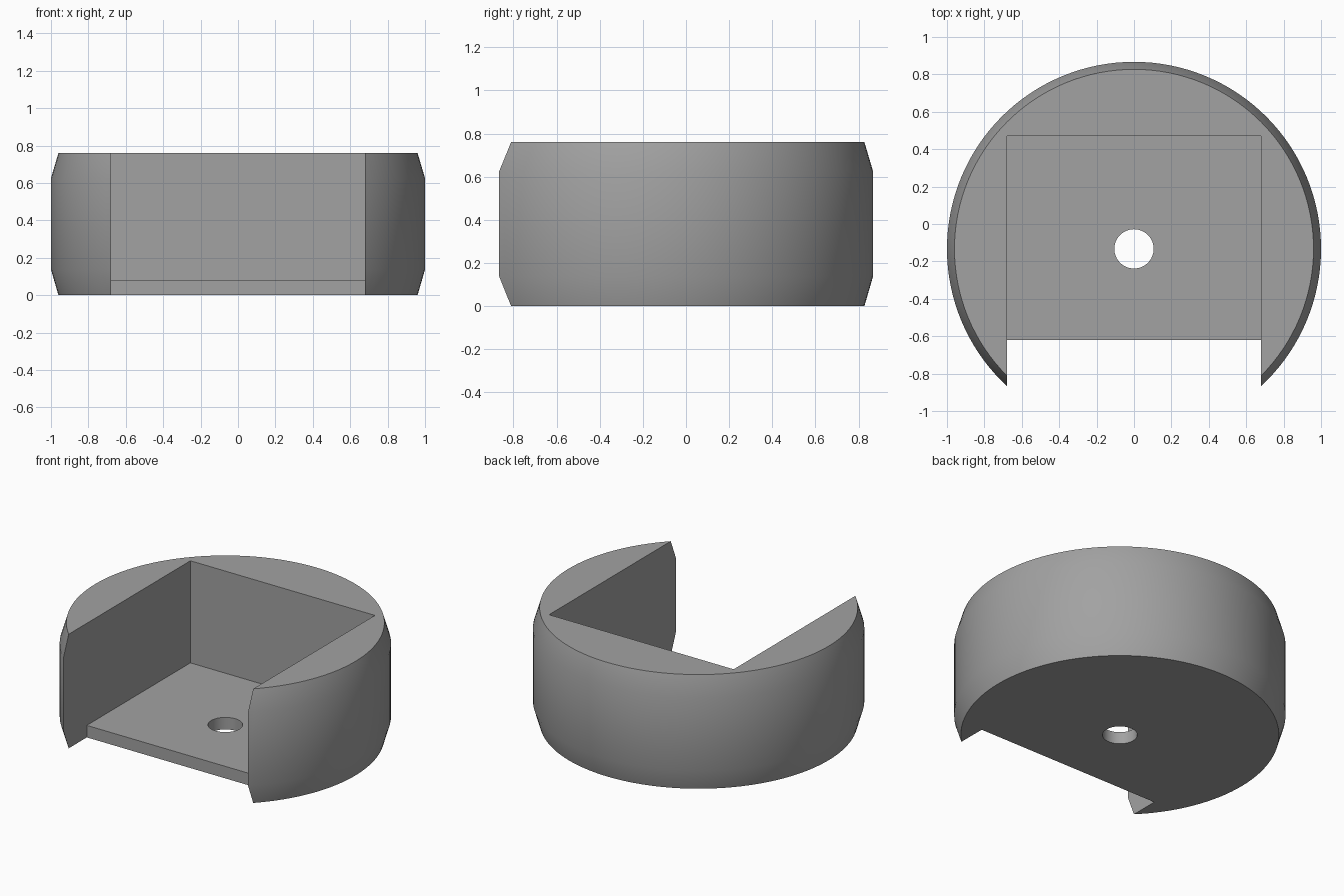
import bpy, bmesh, math
from mathutils import Vector

if "Cube" in bpy.data.objects:
    bpy.data.objects.remove(bpy.data.objects["Cube"])

CY = -0.133          # centre of the round body along y
SEG = 128

grey = bpy.data.materials.new("mid grey")
grey.diffuse_color = (0.36, 0.36, 0.36, 1)
grey.use_nodes = True
grey.node_tree.nodes["Principled BSDF"].inputs["Base Color"].default_value = grey.diffuse_color


def make_object(name, bm):
    bmesh.ops.recalc_face_normals(bm, faces=bm.faces)
    mesh = bpy.data.meshes.new(name)
    bm.to_mesh(mesh)
    bm.free()
    mesh.materials.append(grey)
    obj = bpy.data.objects.new(name, mesh)
    bpy.context.collection.objects.link(obj)
    return obj


def lathe(name, profile, seg):
    """Closed round solid from (radius, height) rings."""
    bm = bmesh.new()
    rings = [[bm.verts.new((r * math.cos(2 * math.pi * i / seg),
                            CY + r * math.sin(2 * math.pi * i / seg), z))
              for i in range(seg)] for r, z in profile]
    for a, b in zip(rings, rings[1:]):
        for i in range(seg):
            j = (i + 1) % seg
            bm.faces.new((a[i], a[j], b[j], b[i]))
    bm.faces.new(rings[0])
    bm.faces.new(rings[-1])
    return make_object(name, bm)


def extrude_x(name, outline, half):
    """Solid from a (y, z) outline, spanning -half to half in x."""
    bm = bmesh.new()
    face = bm.faces.new([bm.verts.new((-half, y, z)) for y, z in outline])
    new = bmesh.ops.extrude_face_region(bm, geom=[face])["geom"]
    bmesh.ops.translate(bm, vec=Vector((2 * half, 0, 0)),
                        verts=[v for v in new if isinstance(v, bmesh.types.BMVert)])
    return make_object(name, bm)


# Round body with tapered top and bottom rims
body = lathe("round_holder", [(0.96, 0), (1, 0.137), (1, 0.625), (0.96, 0.76)], SEG)

# Square pocket open to the front, with the floor lip set back
pocket = extrude_x("pocket_cutter",
                   [(0.47, 0.08), (0.47, 1), (-2, 1), (-2, -0.5),
                    (-0.62, -0.5), (-0.62, 0.08)], 0.68)

# Screw hole through the floor
hole = lathe("hole_cutter", [(0.105, -0.3), (0.105, 0.3)], 64)

for cutter in (pocket, hole):
    cutter.hide_render = True
    mod = body.modifiers.new(cutter.name, "BOOLEAN")
    mod.operation = "DIFFERENCE"
    mod.solver = "EXACT"
    mod.object = cutter

# Bake the cuts and drop the helpers
bpy.context.view_layer.update()
deps = bpy.context.evaluated_depsgraph_get()
cut_mesh = bpy.data.meshes.new_from_object(body.evaluated_get(deps))
body.modifiers.clear()
body.data = cut_mesh
for cutter in (pocket, hole):
    bpy.data.objects.remove(cutter)

# Smooth the curved wall, keep corners sharp
bpy.ops.object.select_all(action="DESELECT")
body.select_set(True)
bpy.context.view_layer.objects.active = body
bpy.ops.object.shade_smooth_by_angle(angle=math.radians(30))
